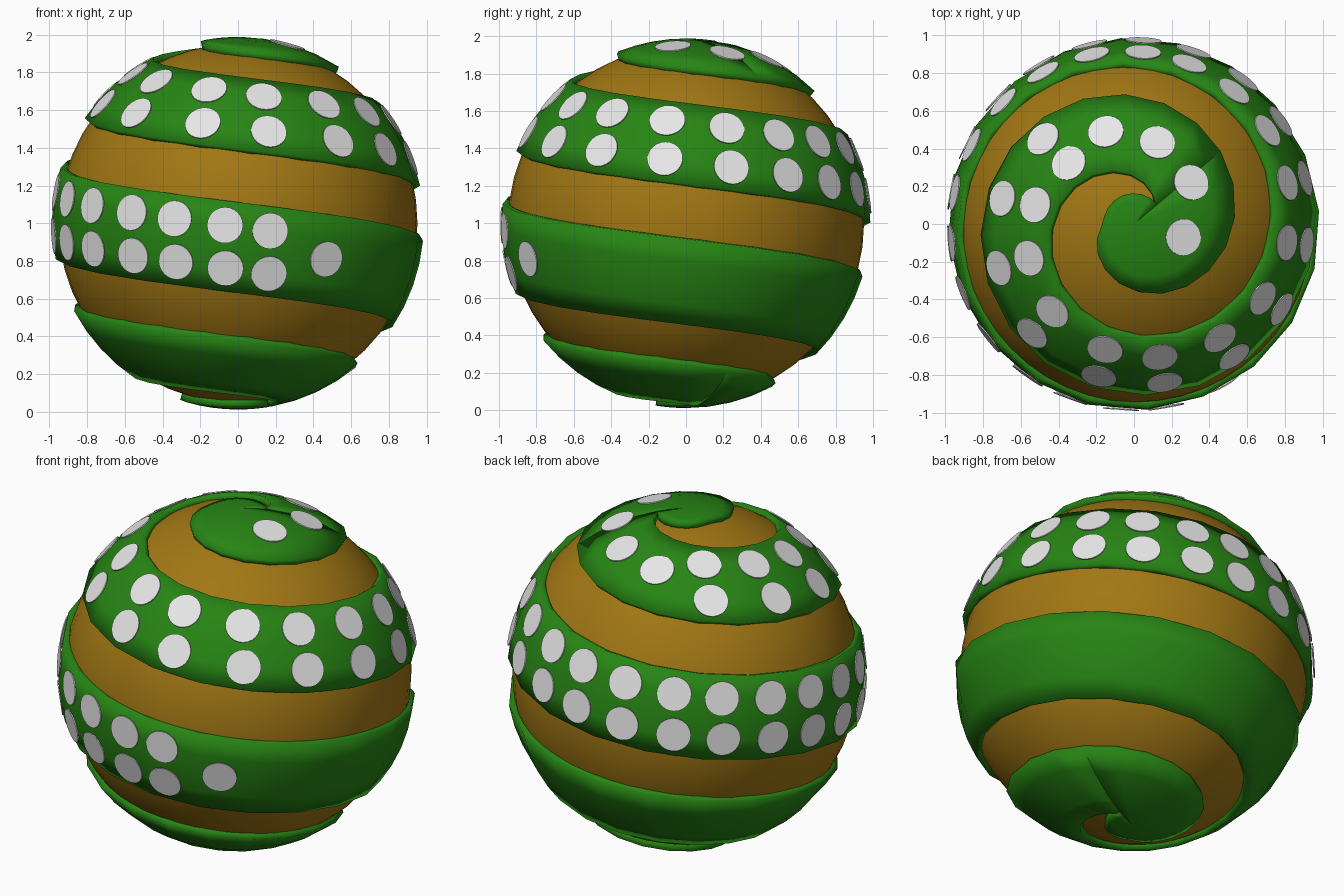
import bpy
import bmesh
from math import radians, sin, cos
from mathutils import Matrix, Vector

if "Cube" in bpy.data.objects:
    bpy.data.objects.remove(bpy.data.objects["Cube"])

CENTRE = Vector((0, 0, 1))
BALL_RADIUS = 0.952
BAND_RADIUS = 0.988
PITCH = 45.5       # descent of the spiral per turn, in degrees
WIDTH = 28.5       # angular width of the band
CAP = 9.5          # angular radius of the discs at both poles
STEP = 18          # length of one band segment, in degrees
START, END = -320, 1462


def material(name, colour):
    mat = bpy.data.materials.new(name)
    mat.use_nodes = True
    mat.diffuse_color = (*colour, 1)
    mat.node_tree.nodes["Principled BSDF"].inputs["Base Color"].default_value = (*colour, 1)
    return mat


def finish(bm, name, mat):
    mesh = bpy.data.meshes.new(name)
    bm.to_mesh(mesh)
    bm.free()
    mesh.materials.append(mat)
    obj = bpy.data.objects.new(name, mesh)
    bpy.context.collection.objects.link(obj)
    bpy.ops.object.select_all(action='DESELECT')
    obj.select_set(True)
    bpy.context.view_layer.objects.active = obj
    bpy.ops.object.shade_smooth_by_angle(angle=radians(32))
    return obj


def direction(turn, polar):
    """Unit vector from a heading and an angle down from the top pole."""
    t, p = radians(turn), radians(polar)
    return Vector((sin(p) * cos(t), sin(p) * sin(t), cos(p)))


def upper_edge(turn):
    return 21 - WIDTH + PITCH * (turn + 90) / 360


def add_strip(bm, first, last, upper, lower, rows=4):
    """Sweep a strip of the spiral between two edge functions."""
    columns = []
    for turn in range(first, last + 1, STEP):
        top, bottom = upper(turn), lower(turn)
        columns.append([
            bm.verts.new(CENTRE + BAND_RADIUS * direction(turn, top + (bottom - top) * j / rows))
            for j in range(rows + 1)])
    for a, b in zip(columns, columns[1:]):
        for j in range(rows):
            bm.faces.new((a[j], a[j + 1], b[j + 1], b[j]))


green = material("leaf green", (0.02, 0.235, 0.007))
ochre = material("ochre brown", (0.36, 0.185, 0.007))
white = material("soft white", (0.8, 0.8, 0.8))

# Inner ball
bm = bmesh.new()
bmesh.ops.create_uvsphere(bm, u_segments=48, v_segments=24, radius=BALL_RADIUS,
                          matrix=Matrix.Translation(CENTRE))
finish(bm, "inner_ball", ochre)

# Raised spiral band, closed by a small disc at each pole
bm = bmesh.new()
add_strip(bm, START, START + 360, lambda t: 0,
          lambda t: max(CAP, upper_edge(t) + WIDTH))
add_strip(bm, START + 360, END - 360, upper_edge,
          lambda t: upper_edge(t) + WIDTH)
add_strip(bm, END - 360, END, lambda t: min(180 - CAP, upper_edge(t)),
          lambda t: 180)
bmesh.ops.remove_doubles(bm, verts=bm.verts[:], dist=0.0005)
band = finish(bm, "spiral_band", green)
solid = band.modifiers.new("thickness", 'SOLIDIFY')
solid.thickness = 0.05
solid.offset = -1

# Round spots: single near both ends, in pairs between
singles = [-15, 36, 74, 107, 659]
pairs = [137, 169, 198, 227, 257, 281, 307, 330, 353, 375, 395, 413, 431, 447,
         464, 481, 497, 514, 530, 546, 562, 578, 595, 610, 626, 640]
places = [(t, 14) for t in singles] + [(t, d) for t in pairs for d in (7.6, 21)]
bm = bmesh.new()
for turn, drop in places:
    out = direction(turn, upper_edge(turn) + drop)
    place = Matrix.Translation(CENTRE + out * (BAND_RADIUS - 0.003))
    turn_out = out.to_track_quat('Z', 'Y').to_matrix().to_4x4()
    bmesh.ops.create_cone(bm, cap_ends=True, segments=24, radius1=0.096,
                          radius2=0.096, depth=0.006, matrix=place @ turn_out)
finish(bm, "spots", white)
